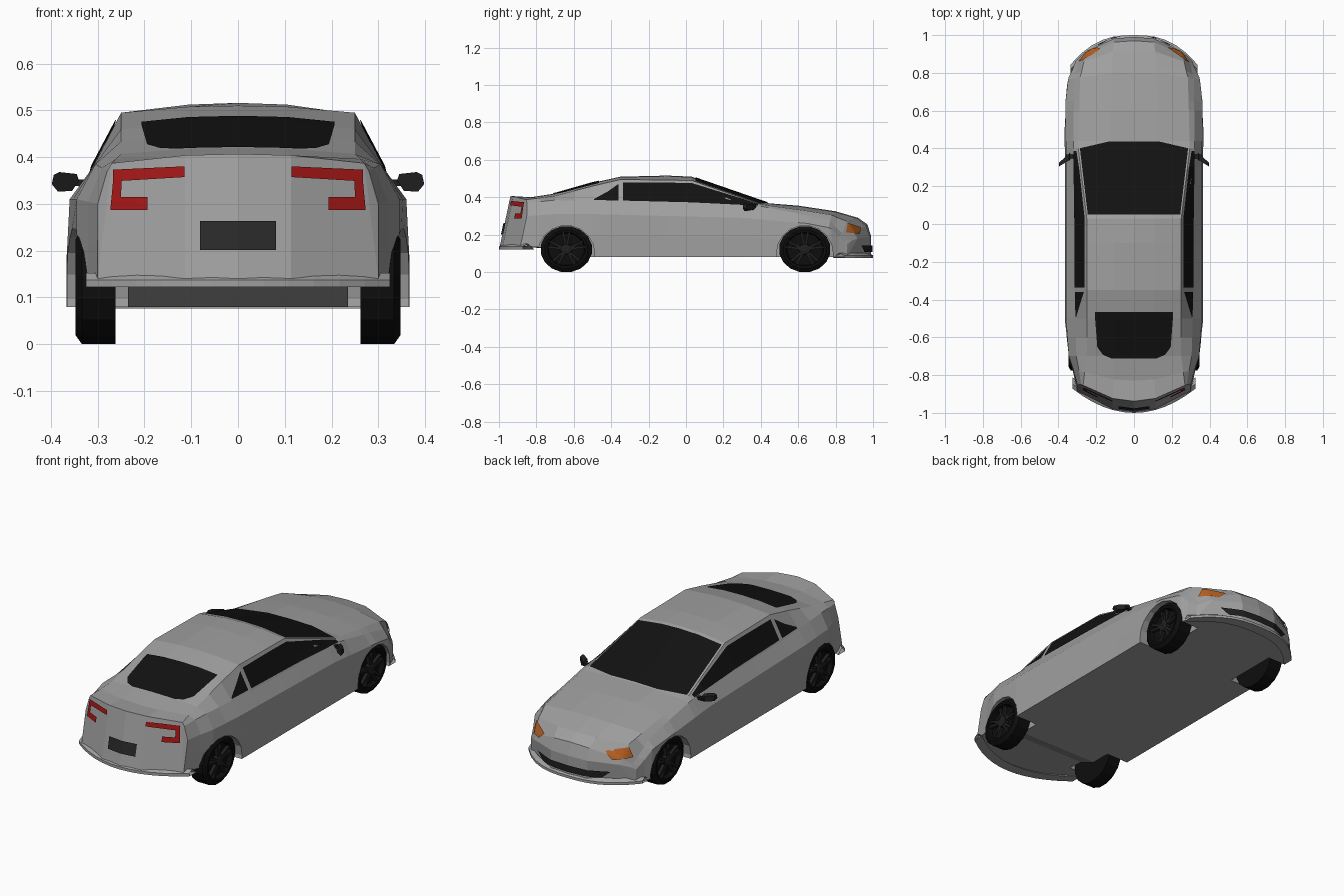
import bpy, bmesh
from math import pi, cos, sin
from mathutils import Vector
from mathutils.bvhtree import BVHTree

if "Cube" in bpy.data.objects:
    bpy.data.objects.remove(bpy.data.objects["Cube"])


def material(name, r, g, b):
    m = bpy.data.materials.new(name)
    m.diffuse_color = (r, g, b, 1)
    m.use_nodes = True
    m.node_tree.nodes["Principled BSDF"].inputs["Base Color"].default_value = m.diffuse_color
    return m


PAINT = material("grey_paint", .35, .35, .35)
GLASS = material("glass", .006, .006, .006)
RUBBER = material("rubber", .004, .004, .004)
TRIM = material("dark_trim", .014, .014, .014)
PLATE = material("plate_grey", .022, .022, .022)
RED = material("red_lens", .36, .008, .008)
AMBER = material("amber_lens", .46, .115, .015)


def make(name, verts, faces, mat=PAINT):
    me = bpy.data.meshes.new(name)
    me.from_pydata([tuple(v) for v in verts], [], faces)
    bm = bmesh.new()
    bm.from_mesh(me)
    bmesh.ops.recalc_face_normals(bm, faces=bm.faces)
    bm.to_mesh(me)
    bm.free()
    ob = bpy.data.objects.new(name, me)
    bpy.context.collection.objects.link(ob)
    me.materials.append(mat)
    return ob


def grid(name, rows, mat=PAINT, closed=False):
    n = len(rows[0])
    verts = [p for r in rows for p in r]
    faces = [(i * n + j, i * n + (j + 1) % n, (i + 1) * n + (j + 1) % n, (i + 1) * n + j)
             for i in range(len(rows) - 1) for j in range(n if closed else n - 1)]
    return make(name, verts, faces, mat)


def interp(table, y):
    if y <= table[0][0]:
        return table[0][1:]
    for a, b in zip(table, table[1:]):
        if y <= b[0]:
            t = (y - a[0]) / (b[0] - a[0])
            return tuple(p + (q - p) * t for p, q in zip(a[1:], b[1:]))
    return table[-1][1:]


# Lengthwise lines of the body: (y, z) or (y, x, z)
CENTRE = [(-.94, .407), (-.83, .40), (-.7, .42), (-.5, .477), (-.35, .51), (-.1, .516),
          (.03, .51), (.44, .368), (.6, .355), (.8, .325), (.92, .29), (.97, .255), (.99, .19)]
EDGE = [(-.94, .27, .387), (-.7, .25, .407), (-.5, .25, .46), (-.35, .25, .495), (.03, .25, .49),
        (.40, .295, .362), (.8, .285, .305), (.92, .265, .272), (.99, .25, .18)]
BELT = [(-.94, .28, .37), (-.7, .305, .385), (-.35, .315, .372), (.40, .32, .352),
        (.8, .318, .275), (.99, .29, .165)]
SIDE = [(-.94, .30, .30), (-.7, .345, .31), (-.5, .36, .31), (.3, .36, .29), (.65, .362, .26),
        (.85, .345, .23), (.99, .31, .15)]
SILL = [(-.94, .14), (-.7, .125), (-.6, .08), (.99, .08)]


def section(y):
    (zc,), (ex, ez), belt, side, (zb,) = (interp(t, y) for t in (CENTRE, EDGE, BELT, SIDE, SILL))
    sx = side[0] + (.006 if -.65 < y < .7 else 0)
    pts = [(0, zc), (.42 * ex, .85 * zc + .15 * ez), (ex, ez), belt, side,
           (sx, (side[1] + zb) / 2), (sx, zb), (.42 * ex, zb), (0, zb)]
    nose, tail = max(0, (y - .75) / .24), max(0, (-.7 - y) / .24)
    return [Vector((x, y - .14 * nose * (x / .32) ** 2.6
                    + tail * (.11 * (x / .3) ** 2 - .055 * (.4 - z) / .26), z)) for x, z in pts]


def flip(p):
    return Vector((-p[0], p[1], p[2]))


# Body shell, with bowed nose and tail
stations = sorted({r[0] for t in (CENTRE, EDGE, BELT, SIDE, SILL) for r in t})
rows = []
for y in stations:
    h = section(y)
    rows.append(h + [flip(p) for p in h[-2:0:-1]])
n = len(rows[0])
verts = [p for r in rows for p in r]
faces = [(i * n + j, i * n + (j + 1) % n, (i + 1) * n + (j + 1) % n, (i + 1) * n + j)
         for i in range(len(rows) - 1) for j in range(n)]
for base in (0, (len(rows) - 1) * n):
    for i in range(3):
        for s in (1, -1):
            faces.append(tuple(base + (s * k) % n for k in (i, i + 1, 7 - i, 8 - i)))
    faces += [tuple(base + (s * k) % n for k in (3, 4, 5)) for s in (1, -1)]
body = make("body", verts, faces)
surface = BVHTree.FromPolygons(verts, faces)

# Wheel arches
AXLES = (-.64, .635)
for y in AXLES:
    for s in (1, -1):
        bpy.ops.mesh.primitive_cylinder_add(vertices=18, radius=.152, depth=.27,
                                            location=(s * .37, y, .097), rotation=(0, pi / 2, 0))
        cutter = bpy.context.object
        cutter.name = "arch_cutter"
        cutter.hide_render = True
        cutter.data.materials.append(PAINT)
        mod = body.modifiers.new("arch", 'BOOLEAN')
        mod.operation, mod.object = 'DIFFERENCE', cutter
        bpy.context.view_layer.objects.active = body
        bpy.ops.object.modifier_apply(modifier=mod.name)
        bpy.data.objects.remove(cutter)


# Windows follow the body lines, u counts along the section points
def on_body(y, u):
    h = section(y)
    i = min(int(abs(u)), 7)
    p = h[i].lerp(h[i + 1], abs(u) - i)
    p += (p - Vector((0, y * .8, .2))).normalized() * .004
    return flip(p) if u < 0 else p


def wide_window(name, spans):
    grid(name, [[on_body(y, u) for u in (-w, -1, 0, 1, w)] for y, w in spans], GLASS)


wide_window("windscreen", [(.05, 1.93), (.3, 1.93), (.40, 1.93), (.435, 1.05)])
wide_window("rear_window", [(-.465, 1.68), (-.5, 1.68), (-.65, 1.6), (-.69, 1.4), (-.71, 1.1)])
for s, label in ((1, "right"), (-1, "left")):
    for name, spans in (("door_window", [(-.335, 2.15), (-.1, 2.13), (.03, 2.13), (.3, 2.15), (.385, 2.3)]),
                        ("quarter_window", [(-.49, 2.86), (-.42, 2.5), (-.36, 2.2)])):
        grid(f"{label}_{name}", [[on_body(y, s * (a + (2.93 - a) * k / 2)) for k in range(3)]
                                 for y, a in spans], GLASS)


# Panels projected onto the nose or tail from an x-z quad
def panel(name, quad, end, mat, lift=.007, steps=8):
    a, b, c, d = (Vector(q) for q in quad)
    out = []
    for i in range(steps + 1):
        row = []
        for j in range(steps + 1):
            q = a.lerp(b, i / steps).lerp(d.lerp(c, i / steps), j / steps)
            hit, normal = surface.ray_cast(Vector((q.x, end * 2, q.y)), Vector((0, -end, 0)))[:2]
            row.append(hit + normal * (lift if normal.y * end > 0 else -lift))
        out.append(row)
    grid(name, out, mat)


for s, label in ((1, "right"), (-1, "left")):
    bars = {"top": ((.113, .356), (.264, .347), (.264, .372), (.113, .379)),
            "outer": ((.248, .286), (.27, .286), (.264, .35), (.246, .35)),
            "bottom": ((.19, .286), (.25, .286), (.25, .313), (.19, .313))}
    for part, quad in bars.items():
        panel(f"{label}_tail_light_{part}", [(s * x, z) for x, z in quad], -1, RED)
    lamp = ((.175, .236), (.215, .2), (.288, .21), (.268, .258))
    panel(f"{label}_headlight", [(s * x, z) for x, z in lamp], 1, AMBER)
panel("rear_plate", ((-.08, .2), (.08, .2), (.08, .262), (-.08, .262)), -1, PLATE)
panel("front_intake", ((-.17, .107), (.17, .107), (.21, .142), (-.21, .142)), 1, TRIM)


# Bumper lips
def lip(name, end, half, z0, z1, bow, power):
    out = []
    for i in range(-6, 7):
        x = half * i / 6
        y = end * (1 - bow * abs(x / half) ** power)
        out.append([(x, y, z0), (x, y, (z0 + z1) / 2), (x, y - end * .025, z1), (x, y - end * .06, z0)])
    grid(name, out, closed=True)


lip("rear_bumper_lip", -1, .325, .122, .152, .128, 2)
lip("front_bumper_lip", 1, .335, .076, .103, .155, 2.6)

# Wheels: lathed tyre, dished rim, hub and five twin spokes
SIDES = 16
STRETCH = 1.12


def lathe(name, profile, s, y0, mat):
    angles = [2 * pi * (k + .5) / SIDES for k in range(SIDES)]
    out = [[(s * x, y0 + STRETCH * r * cos(a), .122 + r * sin(a)) for a in angles] for x, r in profile]
    grid(name, out, mat, closed=True)


for y0, end in zip(AXLES, ("rear", "front")):
    for s, label in ((1, "right"), (-1, "left")):
        lathe(f"{end}_{label}_tyre", [(.262, .001), (.262, .124), (.334, .124), (.348, .104),
                                      (.346, .092), (.322, .086), (.322, .001)], s, y0, RUBBER)
        lathe(f"{end}_{label}_hub", [(.32, .03), (.341, .027), (.345, .014), (.345, .001)], s, y0, TRIM)
        sv, sf = [], []
        for k in range(10):
            a = 2 * pi * (k // 2) / 5 + pi / 2 + (.17 if k % 2 else -.17)
            d, t = Vector((0, STRETCH * cos(a), sin(a))), Vector((0, -sin(a), cos(a)))
            b = len(sv)
            for x in (.32, .339):
                for r, w in ((.018, -.007), (.09, -.006), (.09, .006), (.018, .007)):
                    sv.append(Vector((s * x, y0, .122)) + d * r + t * w)
            sf += [tuple(b + i for i in f) for f in
                   ((0, 1, 2, 3), (4, 5, 6, 7), (0, 1, 5, 4), (1, 2, 6, 5), (2, 3, 7, 6), (3, 0, 4, 7))]
        make(f"{end}_{label}_spokes", sv, sf, TRIM)

# Door mirrors: tapered housing on a short arm
for s, label in ((1, "right"), (-1, "left")):
    shell = [(.355, .328), (.385, .326), (.398, .342), (.394, .362), (.382, .368), (.345, .364), (.34, .35)]
    front = [(s * x, .385 - (x - .33) * .9, .347 + (z - .347) * .7) for x, z in shell]
    back = [(s * x, .345 - (x - .33) * .6, z) for x, z in shell]
    m = len(shell)
    make(f"{label}_mirror", front + back, [tuple(range(m)), tuple(range(m, 2 * m))] +
         [(i, (i + 1) % m, (i + 1) % m + m, i + m) for i in range(m)], TRIM)
    bpy.ops.mesh.primitive_cube_add(size=1, location=(s * .335, .358, .345))
    arm = bpy.context.object
    arm.name = f"{label}_mirror_arm"
    arm.scale = (.05, .02, .014)
    arm.data.materials.append(TRIM)
